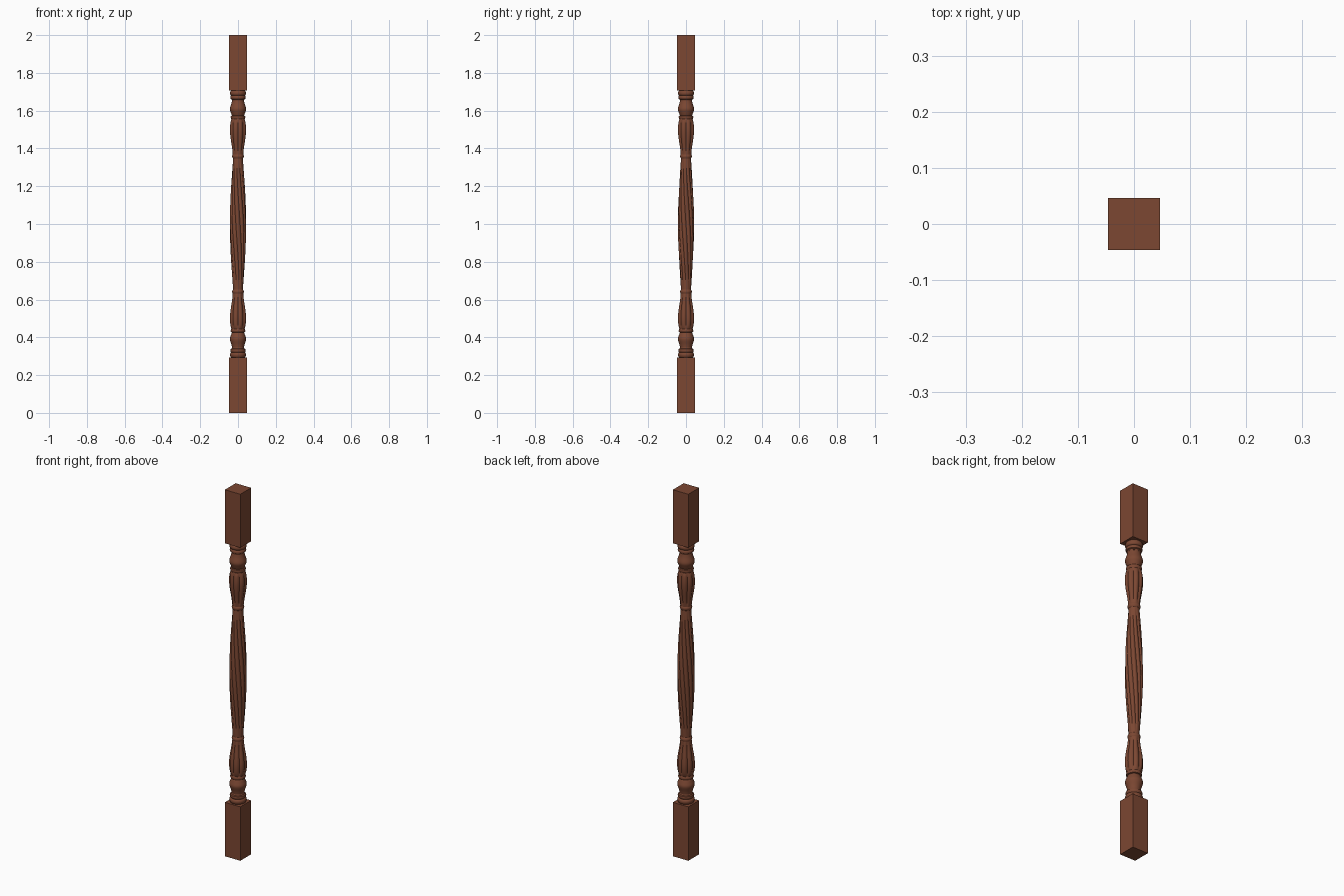
import bpy, bmesh, math

if "Cube" in bpy.data.objects:
    bpy.data.objects.remove(bpy.data.objects["Cube"])

wood = bpy.data.materials.new("reddish_brown_wood")
wood.diffuse_color = (0.2, 0.063, 0.032, 1)
wood.use_nodes = True
wood.node_tree.nodes["Principled BSDF"].inputs["Base Color"].default_value = wood.diffuse_color


def add_object(name, bm, smooth=True):
    bmesh.ops.recalc_face_normals(bm, faces=bm.faces)
    mesh = bpy.data.meshes.new(name)
    bm.to_mesh(mesh)
    bm.free()
    mesh.materials.append(wood)
    ob = bpy.data.objects.new(name, mesh)
    bpy.context.collection.objects.link(ob)
    if smooth:
        bpy.ops.object.select_all(action='DESELECT')
        ob.select_set(True)
        bpy.context.view_layer.objects.active = ob
        bpy.ops.object.shade_smooth_by_angle(angle=math.radians(38))
    return ob


def block(name, z0, z1, half=0.0465):
    bm = bmesh.new()
    bmesh.ops.create_cube(bm, size=1)
    for v in bm.verts:
        v.co = (v.co.x * 2 * half, v.co.y * 2 * half, z0 + (v.co.z + 0.5) * (z1 - z0))
    add_object(name, bm, False)


def turned(name, profile, reeds=0, depth=0, twist=0, mirrored=False, segs=80):
    """Lathe a (radius, z) profile; reeds carve grooves that may twist with height."""
    bm = bmesh.new()
    z0, z1 = profile[0][1], profile[-1][1]
    rings = []
    for r, z in profile:
        t = (z - z0) / (z1 - z0)
        fade = min(1, 8 * t, 8 * (1 - t))
        ring = []
        for i in range(segs):
            a = 2 * math.pi * i / segs
            rr = r
            if reeds:
                rr -= depth * fade * r / 0.044 * (1 - abs(math.sin(reeds * a / 2)))
            b = a + twist * (t - 0.5)
            ring.append(bm.verts.new((rr * math.cos(b), rr * math.sin(b), 2 - z if mirrored else z)))
        rings.append(ring)
    for lo, hi in zip(rings, rings[1:]):
        for i in range(segs):
            j = (i + 1) % segs
            bm.faces.new((lo[i], lo[j], hi[j], hi[i]))
    bm.faces.new(rings[0])
    bm.faces.new(rings[-1])
    add_object(name, bm)


def resample(points, n):
    """Smooth curve through (radius, z) points."""
    out = []
    for k in range(len(points) - 1):
        p = [points[max(0, min(len(points) - 1, k + d))] for d in (-1, 0, 1, 2)]
        for s in range(n):
            t = s / n
            out.append(tuple(0.5 * (2 * p[1][c] + (p[2][c] - p[0][c]) * t
                       + (2 * p[0][c] - 5 * p[1][c] + 4 * p[2][c] - p[3][c]) * t * t
                       + (3 * p[1][c] - p[0][c] - 3 * p[2][c] + p[3][c]) * t ** 3) for c in (0, 1)))
    return out + [points[-1]]


# Square end blocks
block("bottom_block", 0, 0.294)
block("top_block", 1.708, 2)

# Turned beads, knob and carved bulb, repeated upside down at the top
beads = [(0.036, 0.292), (0.04, 0.298), (0.0425, 0.304), (0.0425, 0.312), (0.039, 0.318),
         (0.036, 0.32), (0.039, 0.324), (0.041, 0.33), (0.039, 0.337), (0.034, 0.34), (0.032, 0.346)]
knob = resample([(0.031, 0.344), (0.035, 0.362), (0.043, 0.39), (0.038, 0.41),
                 (0.031, 0.427)], 5)
collar = [(0.031, 0.425), (0.037, 0.428), (0.039, 0.434), (0.037, 0.44), (0.035, 0.446)]
bulb = resample([(0.035, 0.443), (0.042, 0.465), (0.045, 0.5), (0.042, 0.54),
                 (0.034, 0.59), (0.028, 0.634)], 5)
neck = [(0.026, 0.63), (0.03, 0.636), (0.031, 0.642), (0.03, 0.648), (0.026, 0.654)]
for side, flip in (("bottom", False), ("top", True)):
    turned(side + "_beads", beads, mirrored=flip)
    turned(side + "_knob", knob, mirrored=flip)
    turned(side + "_collar", collar, mirrored=flip)
    turned(side + "_carved_bulb", bulb, reeds=8, depth=0.006, mirrored=flip)
    turned(side + "_neck_ring", neck, mirrored=flip)

# Long twisted reeded shaft
shaft = resample([(0.026, 0.65), (0.031, 0.72), (0.038, 0.83), (0.0425, 0.93), (0.0435, 1.0),
                  (0.0425, 1.07), (0.038, 1.17), (0.031, 1.28), (0.026, 1.35)], 6)
turned("twisted_shaft", shaft, reeds=10, depth=0.006, twist=-math.radians(75))
